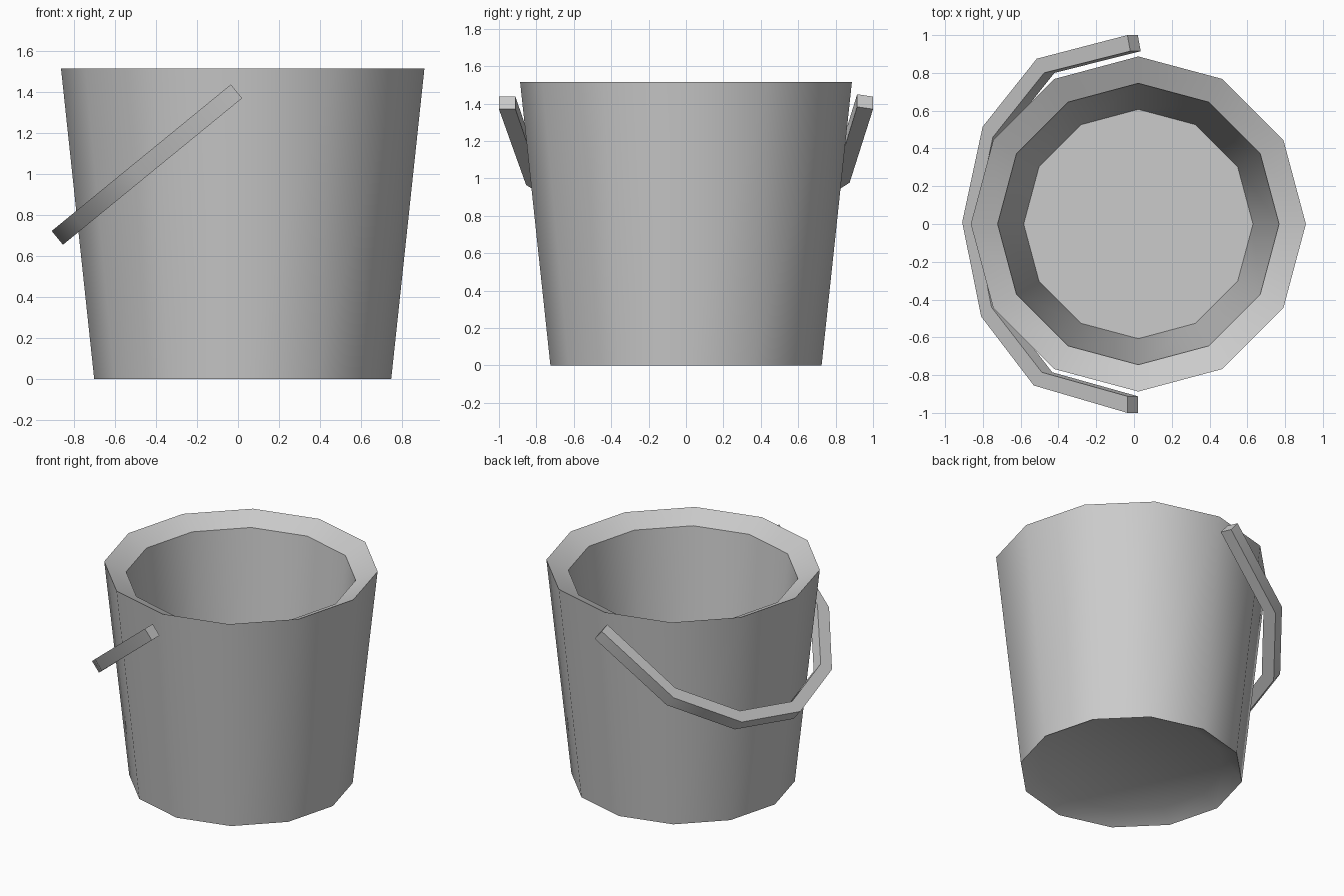
import bpy, bmesh
from math import cos, sin, pi, radians
from mathutils import Vector

cube = bpy.data.objects.get("Cube")
if cube:
    bpy.data.objects.remove(cube)

grey = bpy.data.materials.new("light grey")
grey.use_nodes = True
color = (0.6, 0.6, 0.6, 1)
grey.diffuse_color = color
grey.node_tree.nodes["Principled BSDF"].inputs["Base Color"].default_value = color


def finish(bm, name):
    bmesh.ops.recalc_face_normals(bm, faces=bm.faces)
    mesh = bpy.data.meshes.new(name)
    bm.to_mesh(mesh)
    bm.free()
    mesh.materials.append(grey)
    obj = bpy.data.objects.new(name, mesh)
    bpy.context.collection.objects.link(obj)
    bpy.ops.object.select_all(action='DESELECT')
    obj.select_set(True)
    bpy.context.view_layer.objects.active = obj
    bpy.ops.object.shade_smooth_by_angle(angle=radians(38))
    return obj


def bridge(bm, a, b):
    for i in range(len(a)):
        j = (i + 1) % len(a)
        bm.faces.new((a[i], a[j], b[j], b[i]))


# Bucket: twelve-sided wall with a bevelled rim and a recessed base
SIDES = 12
CENTRE_X = 0.023
bm = bmesh.new()
profile = [(0.605, 0.066), (0.725, 0), (0.887, 1.515), (0.745, 1.447), (0.607, 0.07)]
rings = []
for r, z in profile:
    angles = [2 * pi * i / SIDES for i in range(SIDES)]
    rings.append([bm.verts.new((CENTRE_X + r * cos(a), r * sin(a), z)) for a in angles])
for a, b in zip(rings, rings[1:]):
    bridge(bm, a, b)
bm.faces.new(rings[0])
bm.faces.new(rings[-1])
finish(bm, "bucket")

# Handle: square bar bent into a half hoop, hanging down on the right side
along = Vector((-0.774, 0, -0.633))
across = Vector((0.055, 0, -0.067))
start = Vector((-0.035, 0, 1.437))
outer = [(0, -1), (0.64, -0.855), (1.0, -0.49), (1.13, 0.01), (0.99, 0.515), (0.62, 0.875), (0, 1)]
inner = [(0, -0.912), (0.585, -0.785), (0.93, -0.44), (1.045, 0.01), (0.92, 0.46), (0.57, 0.8), (-0.02, 0.915)]
bm = bmesh.new()
sections = []
for o, i in zip(outer, inner):
    top_out, top_in = [start + along * s + Vector((0, y, 0)) for s, y in (o, i)]
    corners = (top_out, top_in, top_in + across, top_out + across)
    sections.append([bm.verts.new(c) for c in corners])
for a, b in zip(sections, sections[1:]):
    bridge(bm, a, b)
bm.faces.new(sections[0])
bm.faces.new(sections[-1])
finish(bm, "handle")
